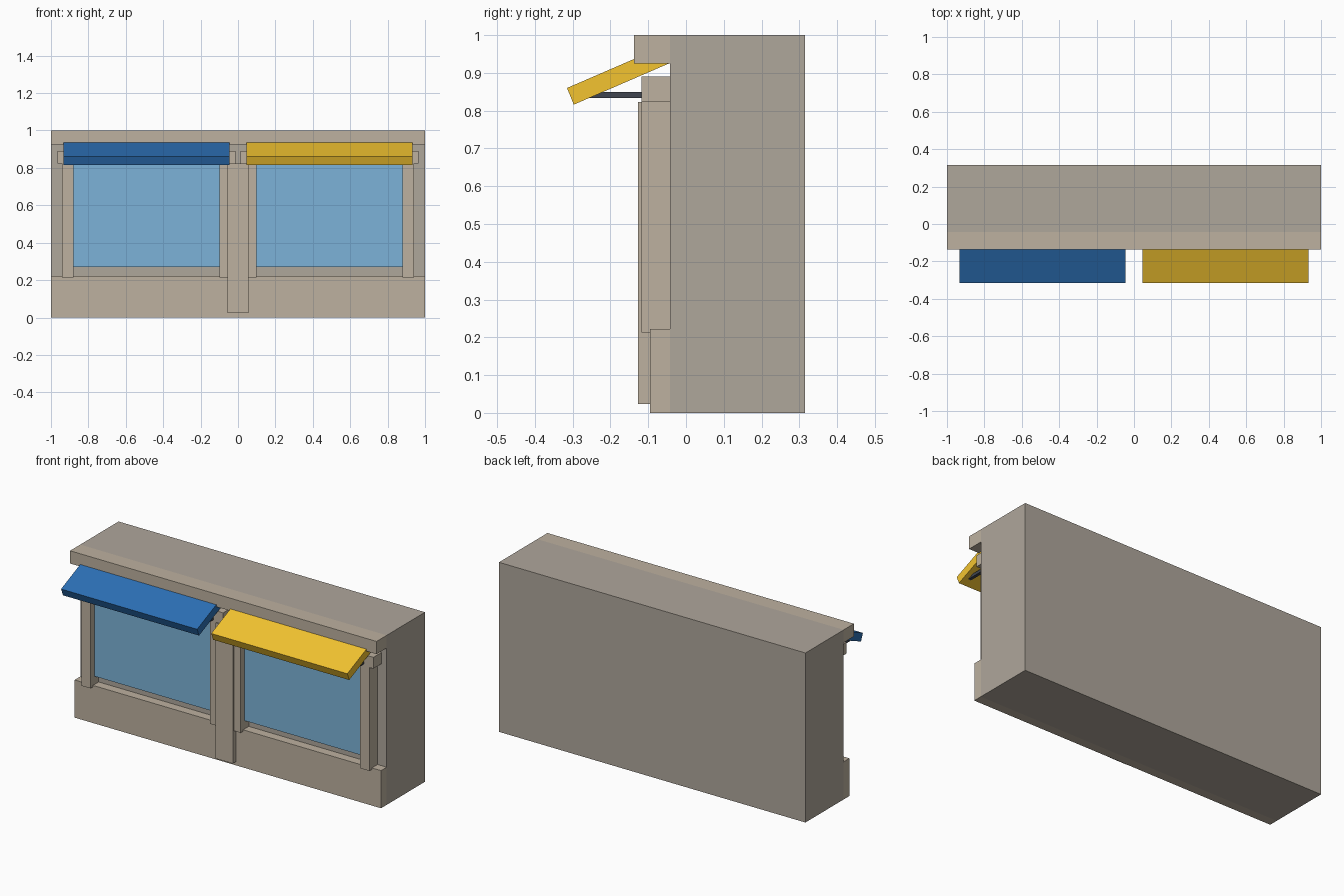
import bpy

if "Cube" in bpy.data.objects:
    bpy.data.objects.remove(bpy.data.objects["Cube"])


def material(name, rgb):
    m = bpy.data.materials.new(name)
    m.diffuse_color = (*rgb, 1)
    m.use_nodes = True
    m.node_tree.nodes["Principled BSDF"].inputs["Base Color"].default_value = m.diffuse_color
    return m


WALL = material("wall_stone", (0.43, 0.385, 0.33))
TRIM = material("trim_stone", (0.51, 0.44, 0.35))
GLASS = material("glass", (0.20, 0.45, 0.69))
BLUE = material("blue", (0.025, 0.16, 0.46))
YELLOW = material("yellow", (0.90, 0.55, 0.03))
DARK = material("dark_metal", (0.05, 0.06, 0.08))


def prism(name, x0, x1, profile, mat):
    """Extrude a (y, z) profile along x."""
    n = len(profile)
    verts = [(x, y, z) for x in (x0, x1) for y, z in profile]
    faces = [tuple(range(n))[::-1], tuple(range(n, 2 * n))]
    faces += [(i, (i + 1) % n, n + (i + 1) % n, n + i) for i in range(n)]
    mesh = bpy.data.meshes.new(name)
    mesh.from_pydata(verts, [], faces)
    mesh.materials.append(mat)
    ob = bpy.data.objects.new(name, mesh)
    bpy.context.collection.objects.link(ob)
    return ob


def box(name, x, y, z, mat):
    return prism(name, *x, [(y[0], z[0]), (y[1], z[0]), (y[1], z[1]), (y[0], z[1])], mat)


FACE = -0.042

# Building body, plinth, cornice and middle pillar
box("wall_body", (-1, 1), (FACE, 0.315), (0, 1), WALL)
box("plinth", (-1, 1), (-0.095, FACE), (0, 0.222), TRIM)
box("cornice", (-1, 1), (-0.137, FACE), (0.925, 1), TRIM)
box("middle_pillar", (-0.057, 0.055), (-0.127, FACE), (0.023, 0.823), TRIM)

# Two shop windows, each with frame, awning and brackets
for side, cx, colour in (("left", -0.49, BLUE), ("right", 0.49, YELLOW)):
    box(side + "_window_glass", (cx - 0.40, cx + 0.40), (-0.08, FACE), (0.27, 0.83), GLASS)
    box(side + "_lintel", (cx - 0.476, cx + 0.476), (-0.118, FACE), (0.823, 0.89), TRIM)
    for s in (-1, 1):
        xs = sorted((cx + s * 0.39, cx + s * 0.45))
        box(side + "_window_jamb", xs, (-0.118, FACE), (0.213, 0.823), TRIM)
        bx = cx + s * 0.405
        box(side + "_awning_bracket", (bx - 0.009, bx + 0.009), (-0.262, -0.118), (0.833, 0.85), DARK)
    # Sloping awning slab tucked under the cornice
    prism(side + "_awning", cx - 0.444, cx + 0.444,
          [(-0.297, 0.816), (-0.045, 0.925), (-0.063, 0.969), (-0.315, 0.86)], colour)
